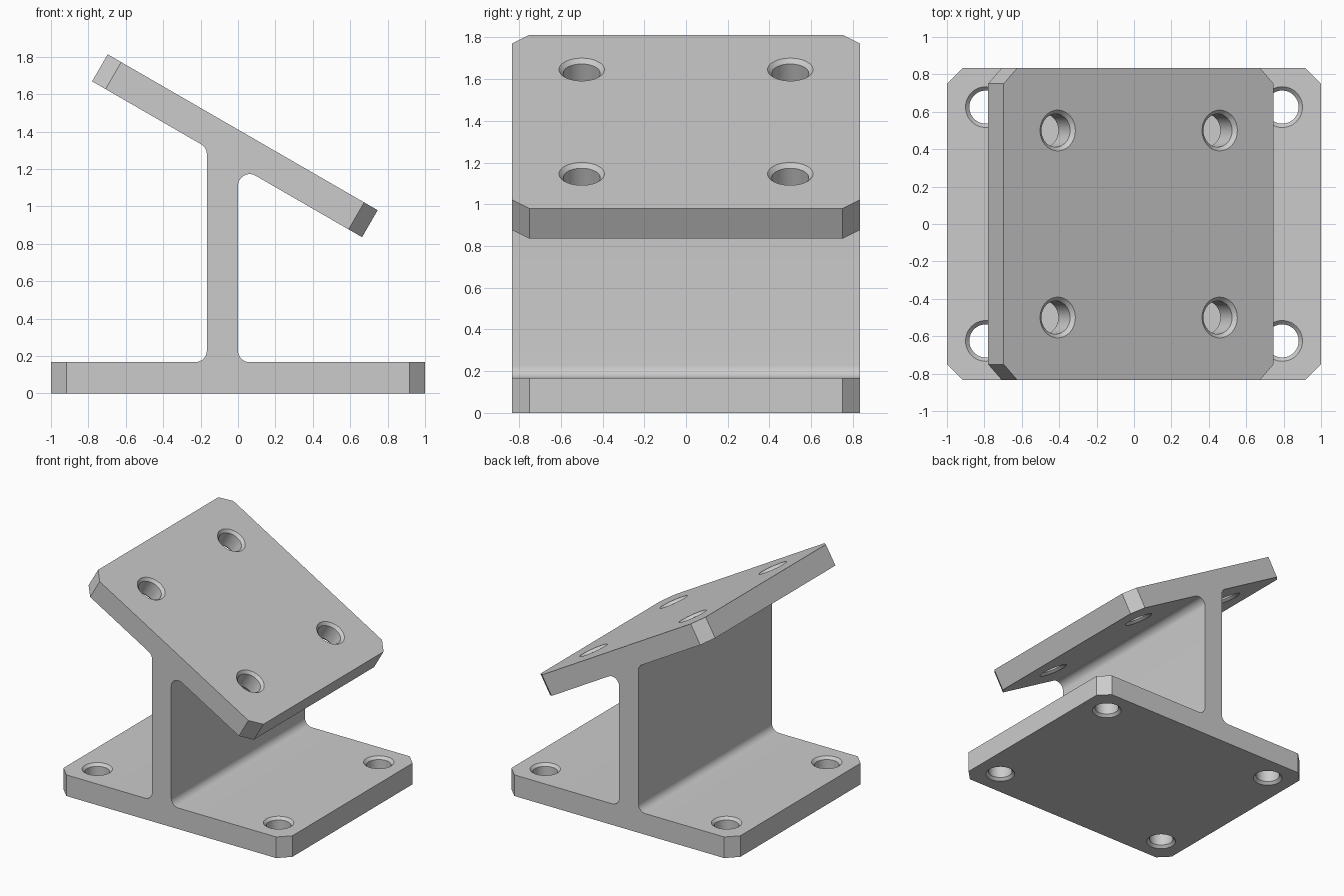
import bpy, bmesh
from math import radians, tan, pi, cos, sin
from mathutils import Vector, Matrix

if "Cube" in bpy.data.objects:
    bpy.data.objects.remove(bpy.data.objects["Cube"])

T = 1 / 6            # plate and web thickness
HALF_Y = 5 / 6       # half depth
FILLET = 0.0625
CORNER = 1 / 12      # corner chamfer
TILT = Matrix.Rotation(radians(30), 4, 'Y')
U = (TILT @ Vector((1, 0, 0))).xz      # along the tilted plate
N = (TILT @ Vector((0, 0, 1))).xz      # tilted plate normal
TOP = Vector((0.025, 1.396))           # centre of the tilted top face


def fillet(prev, p, nxt, r, steps=10):
    """Arc points that round the corner p."""
    a, b = (prev - p).normalized(), (nxt - p).normalized()
    half = a.angle(b) / 2
    centre = p + (a + b).normalized() * (r / sin(half))
    start = p + a * (r / tan(half)) - centre
    end = p + b * (r / tan(half)) - centre
    sweep = pi - 2 * half
    return [centre + (start * sin(sweep * (1 - i / steps)) + end * sin(sweep * i / steps)) / sin(sweep)
            for i in range(steps + 1)]


# Side profile: base, web and tilted plate, with rounded inner corners
tl, tr = TOP - U * HALF_Y, TOP + U * HALF_Y
bl, br = tl - N * T, tr - N * T


def under(x):
    return Vector((x, bl.y + (x - bl.x) * U.y / U.x))


V = Vector
corners = [(V((-1, 0)), 0), (V((1, 0)), 0), (V((1, T)), 0), (V((0, T)), 1),
           (under(0), 1), (br, 0), (tr, 0), (tl, 0), (bl, 0),
           (under(-T), 1), (V((-T, T)), 1), (V((-1, T)), 0)]
profile = []
for i, (p, rounded) in enumerate(corners):
    if rounded:
        profile += fillet(corners[i - 1][0], p, corners[(i + 1) % len(corners)][0], FILLET)
    else:
        profile.append(p)

# Extrude the profile in y and chamfer the eight plate corners
bm = bmesh.new()
face = bm.faces.new([bm.verts.new((p.x, -HALF_Y, p.y)) for p in profile])
ext = bmesh.ops.extrude_face_region(bm, geom=[face])
bmesh.ops.translate(bm, vec=(0, 2 * HALF_Y, 0),
                    verts=[g for g in ext['geom'] if isinstance(g, bmesh.types.BMVert)])
bmesh.ops.recalc_face_normals(bm, faces=bm.faces)
ends = [e for e in bm.edges if abs(e.calc_length() - T) < 1e-3]
bmesh.ops.bevel(bm, geom=ends, offset=CORNER, offset_type='OFFSET', segments=1,
                affect='EDGES', clamp_overlap=False)
mesh = bpy.data.meshes.new("angled_bracket")
bm.to_mesh(mesh)
bm.free()
bracket = bpy.data.objects.new("angled_bracket", mesh)
bpy.context.collection.objects.link(bracket)


# Bolt holes, countersunk on both faces
def add_hole(bm, matrix, sides=48, r=0.0885, rim=0.109):
    h, d = T / 2, rim - r
    rings = []
    for rad, z in ((rim, -h - .04), (rim, -h), (r, -h + d), (r, h - d), (rim, h), (rim, h + .04)):
        rings.append([bm.verts.new(matrix @ Vector((rad * cos(2 * pi * k / sides),
                                                    rad * sin(2 * pi * k / sides), z)))
                      for k in range(sides)])
    for a, b in zip(rings, rings[1:]):
        for k in range(sides):
            j = (k + 1) % sides
            bm.faces.new((a[k], a[j], b[j], b[k]))
    bm.faces.new(rings[0][::-1])
    bm.faces.new(rings[-1])


mid = TOP - N * T / 2
plate = Matrix.Translation((mid.x, 0, mid.y)) @ TILT
base = Matrix.Translation((0, 0, T / 2))
bm = bmesh.new()
for frame, x, y in ((base, 0.792, 0.625), (plate, 0.5, 0.5)):
    for sx in (-1, 1):
        for sy in (-1, 1):
            add_hole(bm, frame @ Matrix.Translation((sx * x, sy * y, 0)))
cut_mesh = bpy.data.meshes.new("hole_cutter")
bm.to_mesh(cut_mesh)
bm.free()
cutter = bpy.data.objects.new("hole_cutter", cut_mesh)
cutter.hide_render = True
bpy.context.collection.objects.link(cutter)

mod = bracket.modifiers.new("holes", 'BOOLEAN')
mod.operation, mod.solver, mod.object = 'DIFFERENCE', 'EXACT', cutter
bpy.context.view_layer.objects.active = bracket
bracket.select_set(True)
bpy.ops.object.modifier_apply(modifier=mod.name)
bpy.data.objects.remove(cutter)
bpy.ops.object.shade_smooth_by_angle(angle=radians(25))
